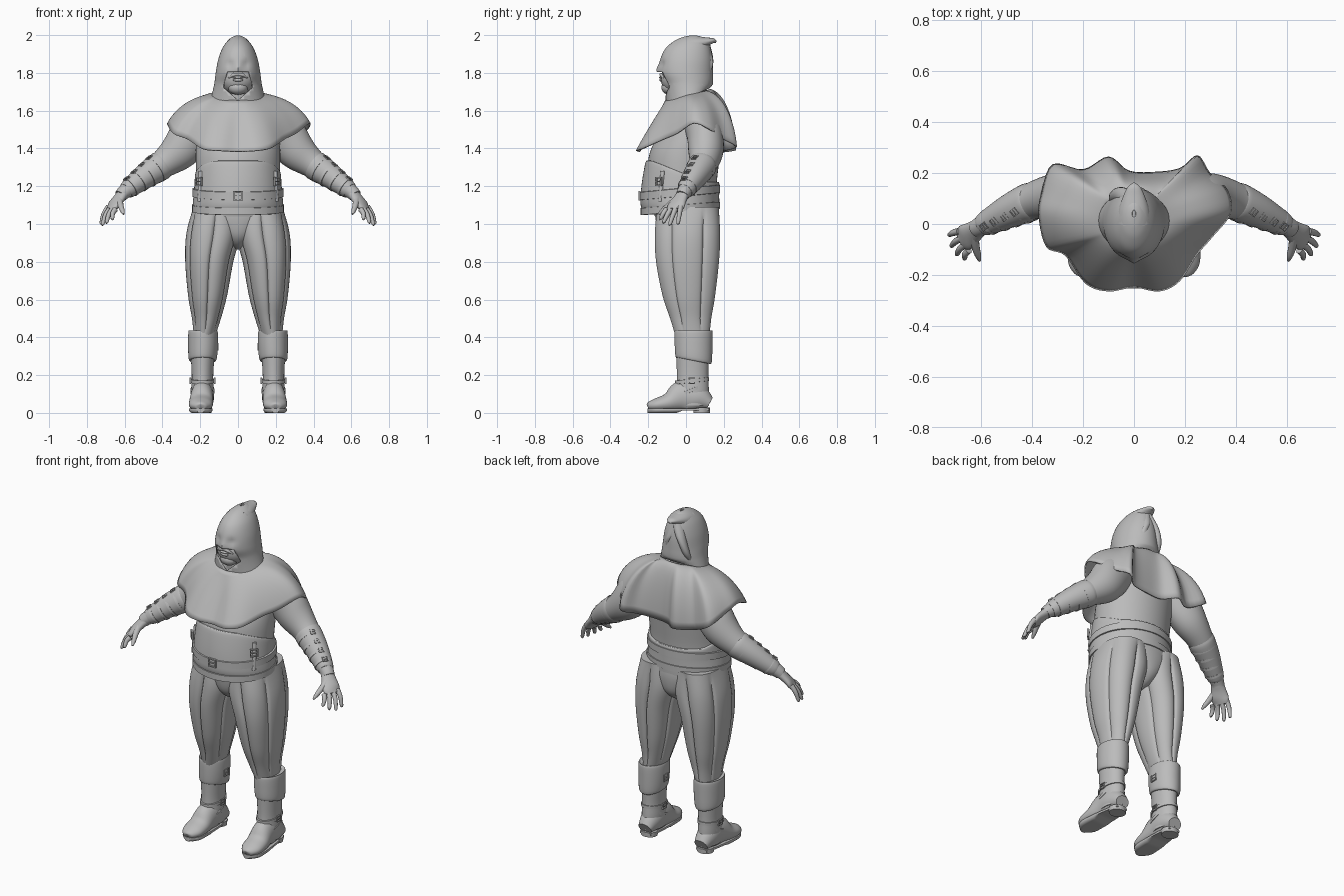
import bpy, bmesh, math
from mathutils import Vector

cube = bpy.data.objects.get("Cube")
if cube:
    bpy.data.objects.remove(cube, do_unlink=True)

clay = bpy.data.materials.new("clay_grey")
clay.use_nodes = True
clay.diffuse_color = (0.5, 0.5, 0.5, 1)
clay.node_tree.nodes["Principled BSDF"].inputs["Base Color"].default_value = (0.5, 0.5, 0.5, 1)


def finish(name, bm, side=1):
    """Turn a bmesh into a smooth shaded object, mirrored when side is -1."""
    for v in bm.verts:
        v.co.x *= side
    bmesh.ops.recalc_face_normals(bm, faces=bm.faces)
    mesh = bpy.data.meshes.new(name)
    bm.to_mesh(mesh)
    bm.free()
    mesh.materials.append(clay)
    ob = bpy.data.objects.new(name, mesh)
    bpy.context.collection.objects.link(ob)
    bpy.ops.object.select_all(action="DESELECT")
    ob.select_set(True)
    bpy.context.view_layer.objects.active = ob
    bpy.ops.object.shade_smooth_by_angle(angle=math.radians(45))
    return ob


def spline(pts, sub=5, closed=False):
    """Catmull-Rom interpolation of tuples of any length."""
    n = len(pts)
    get = (lambda i: pts[i % n]) if closed else (lambda i: pts[max(0, min(n - 1, i))])
    out = []
    for i in range(n if closed else n - 1):
        a, b, c, d = (get(i + k) for k in (-1, 0, 1, 2))
        for j in range(sub):
            t = j / sub
            out.append(tuple(q + t / 2 * (r - p + t * (2*p - 5*q + 4*r - s + t * (3*(q - r) + s - p)))
                             for p, q, r, s in zip(a, b, c, d)))
    return out if closed else out + [tuple(pts[-1])]


def skin(bm, rings, cap=True):
    rows = [[bm.verts.new(p) for p in ring] for ring in rings]
    n = len(rows[0])
    for a, b in zip(rows, rows[1:]):
        for i in range(n):
            bm.faces.new((a[i], a[(i + 1) % n], b[(i + 1) % n], b[i]))
    if cap:
        bm.faces.new(rows[0])
        bm.faces.new(rows[-1])


def loft(name, pts, side=1, n=32, level=False, warp=None, ripple=None, sub=5):
    """Loft ellipses (x, y, z, ra, rb); level keeps every ring horizontal."""
    path = spline(pts, sub)
    rings = []
    for k, (x, y, z, ra, rb) in enumerate(path):
        u, w = Vector((1, 0, 0)), Vector((0, 1, 0))
        if not level:
            t = Vector(path[min(k + 1, len(path) - 1)][:3]) - Vector(path[max(k - 1, 0)][:3])
            u = t.cross(Vector((0, 0, 1))).normalized()
            w = u.cross(t).normalized()
        ring = []
        for i in range(n):
            a = math.tau * i / n
            f = ripple(a, k / (len(path) - 1)) if ripple else 1
            p = Vector((x, y, z)) + u * (ra * f * math.cos(a)) + w * (rb * f * math.sin(a))
            ring.append(warp(p) if warp else p)
        rings.append(ring)
    bm = bmesh.new()
    skin(bm, rings)
    return finish(name, bm, side)


def blob(name, loc, size):
    bm = bmesh.new()
    bmesh.ops.create_uvsphere(bm, u_segments=20, v_segments=12, radius=1)
    for v in bm.verts:
        v.co = Vector(loc) + v.co * Vector(size)
    return finish(name, bm)


def buckle(name, loc, facing, size, side=1):
    """Square frame with a centre pin, turned to face a direction."""
    bm = bmesh.new()
    for x, y, sx, sy in ((-1, 0, .3, 2.3), (1, 0, .3, 2.3), (0, 1, 2, .3), (0, -1, 2, .3), (0, 0, 2, .2)):
        box = bmesh.ops.create_cube(bm, size=1)["verts"]
        for v in box:
            v.co = Vector((v.co.x * sx + x, v.co.y * sy + y, v.co.z * .5)) * size
    turn = Vector(facing).to_track_quat("Z", "Y")
    for v in bm.verts:
        v.co = Vector(loc) + turn @ v.co
    return finish(name, bm, side)


def band(name, x, y, z, ra, rb, h, side=1, warp=None):
    """Horizontal strap with rounded edges."""
    loft(name, [(x, y, z + h * k, ra - d, rb - d) for k, d in ((-.5, .01), (-.45, 0), (.45, 0), (.5, .01))],
         side, 40, True, warp, sub=1)


# Shirt torso
loft("torso", [(0, 0, 1.04, .23, .165), (0, -.02, 1.2, .22, .182), (0, -.01, 1.35, .224, .188),
               (0, .015, 1.45, .22, .175), (0, .04, 1.56, .2, .14), (0, .035, 1.64, .13, .1),
               (0, .025, 1.72, .08, .08)], n=48, level=True)


# Corset: high at the belly, a low band round the back
def low_back(p):
    f = max(0, min(1, (.1 - p.y) / .28))
    if p.z > 1.1:
        p.z = 1.1 + (p.z - 1.1) * (.52 + .48 * f)
    return p


loft("corset", [(0, -.02, 1.05, .237, .195), (0, -.032, 1.1, .24, .208), (0, -.03, 1.2, .233, .206),
                (0, -.02, 1.32, .227, .196), (0, -.018, 1.335, .218, .186)], n=56, level=True, warp=low_back)
band("belt", 0, -.032, 1.15, .242, .213, .045, warp=lambda p: p + Vector((0, 0, .09 * (p.y + .22))))
band("lower_belt", 0, -.03, 1.075, .244, .211, .04, warp=lambda p: p + Vector((0, 0, .08 * p.y + .01)))
buckle("belt_buckle", (0, -.247, 1.15), (0, -1, 0), .022)

# Cape: from the collar out to a wavy hem
hem = [(0, -.25, 1.385), (.1, -.265, 1.39), (.18, -.225, 1.405), (.25, -.12, 1.45), (.31, -.05, 1.48),
       (.38, .04, 1.535), (.37, .13, 1.5), (.3, .2, 1.45), (.25, .27, 1.41), (.18, .22, 1.39), (.08, .205, 1.385),
       (-.02, .21, 1.38), (-.1, .265, 1.39), (-.2, .215, 1.39), (-.32, .235, 1.45), (-.365, .12, 1.51),
       (-.375, .03, 1.53), (-.345, -.09, 1.48), (-.27, -.125, 1.45), (-.19, -.235, 1.4), (-.1, -.265, 1.39)]
rings = [[] for _ in range(13)]
for x, y, z in spline(hem, 5, True):
    d = Vector((x, y - .02, 0)).normalized()
    cx, cy = .11 * d.x, .01 + .12 * d.y
    cz = 1.685 + .03 * d.y
    front = max(0, -d.y) ** 1.5
    arc = 1.1 + .4 * max(0, d.y)
    for k, ring in enumerate(rings):
        t = k / 12
        s = math.sin(t * arc) / math.sin(arc) * (1 - front) + t * front
        drop = (1 - math.cos(t * arc)) / (1 - math.cos(arc)) * (1 - front) + t * front
        ring.append((cx + (x - cx) * s, cy + (y - cy) * s, cz + (z - cz) * drop))
bm = bmesh.new()
skin(bm, rings, False)
cape = finish("cape", bm)
thick = cape.modifiers.new("thickness", "SOLIDIFY")
thick.thickness = .008

# Head and face below the mask
loft("neck", [(0, .02, 1.6, .09, .085), (0, .01, 1.68, .078, .08), (0, 0, 1.76, .075, .08)], level=True)
blob("jaw", (0, -.036, 1.77), (.096, .098, .09))
blob("chin", (0, -.088, 1.722), (.052, .042, .038))
blob("lower_lip", (0, -.131, 1.762), (.026, .01, .008))
blob("upper_lip", (0, -.132, 1.776), (.03, .011, .007))
for s, tag in ((1, "left"), (-1, "right")):
    loft(tag + "_moustache", [(0, -.134, 1.793, .005, .008), (.025, -.131, 1.789, .008, .009),
                              (.05, -.117, 1.772, .003, .003)], s, 10)

# Hood with a mask over the eyes; the jaw opening ends in a V at the collar
bm = bmesh.new()
hood_path = spline([(.01, 1.67, .142, .115), (.012, 1.74, .126, .13), (0, 1.8, .118, .143), (.002, 1.87, .105, .138),
                    (.01, 1.93, .083, .118), (.025, 1.97, .055, .085), (.035, 1.99, .03, .05), (.04, 1.998, .008, .015)], 6)
skin(bm, [[(rx * math.cos(a), cy + ry * math.sin(a), z + .7 * math.sin(a) * max(0, 1.74 - z))
           for a in (math.tau * i / 48 for i in range(48))] for cy, z, rx, ry in hood_path], False)
# (plane point, plane normal): the opening lies on the inner side of all five
cuts = [(Vector(co), Vector(no)) for co, no in (
    ((0, 0, 1.805), (0, 0, 1)), ((.075, 0, 1.74), (1, 0, .25)), ((-.075, 0, 1.74), (-1, 0, .25)),
    ((0, 0, 1.655), (.85, 0, -1)), ((0, 0, 1.655), (-.85, 0, -1)))]
for co, no in cuts:
    bmesh.ops.bisect_plane(bm, geom=bm.verts[:] + bm.edges[:] + bm.faces[:], plane_co=co, plane_no=no)
gap = []
for f in bm.faces:
    c = f.calc_center_median()
    if c.y < -.03 and all((c - co).dot(no) < 0 for co, no in cuts):
        gap.append(f)
bmesh.ops.delete(bm, geom=gap, context="FACES")
for v in bm.verts:
    # brow hollow and nose ridge
    if v.co.y < -.08:
        v.co.y += .01 * math.exp(-((abs(v.co.x) - .042) / .022) ** 2 - ((v.co.z - 1.845) / .022) ** 2)
        v.co.y -= .012 * math.exp(-(v.co.x / .016) ** 2 - ((v.co.z - 1.815) / .03) ** 2)
hood = finish("hood", bm)
cloth = hood.modifiers.new("thickness", "SOLIDIFY")
cloth.thickness = .007
loft("hood_point", [(0, .01, 1.935, .07, .058), (0, .06, 1.952, .06, .044), (0, .115, 1.966, .04, .022),
                    (0, .145, 1.97, .025, .013), (0, .16, 1.963, .006, .005)], n=24)
for x, tag in ((.02, "left"), (-.05, "right")):
    loft(tag + "_hood_fold", [(x * .3, .1, 1.945, .03, .022), (x, .115, 1.87, .03, .022),
                              (x * 1.5, .108, 1.79, .024, .02), (x * 1.8, .085, 1.73, .008, .008)], n=16)

# Seat between the legs
loft("trouser_seat", [(0, .005, 1.09, .21, .168), (0, .008, 1.02, .2, .168), (0, .01, .94, .12, .152),
                      (0, .01, .89, .055, .11), (0, .01, .865, .015, .05)], n=48, level=True)


# Slashed trouser panels, with deep seams between them
def panels(a, t):
    fade = min(1, t * 6, (1 - t) * 5)
    square = .07 * math.sin(2 * a) ** 2 * (1 - t)
    return 1 + square + fade * (.13 * abs(math.cos(3 * a)) ** .45 - .12)


for s, tag in ((1, "left_"), (-1, "right_")):
    loft(tag + "trouser_leg", [(.116, .01, 1.09, .12, .165), (.13, .008, .95, .142, .178), (.152, .008, .8, .126, .172),
                               (.161, .015, .62, .102, .144), (.167, .025, .5, .076, .113),
                               (.178, .035, .4, .055, .09)], s, 96, True, ripple=panels)

    # Boot
    loft(tag + "boot_cuff", [(.185, .04, .43, .066, .088), (.185, .04, .433, .077, .1), (.185, .04, .36, .079, .1),
                             (.187, .04, .285, .074, .096), (.187, .038, .277, .06, .085)], s, 40, True,
         lambda p: p - Vector((0, 0, 1.6 * (p.y - .04) * max(0, .4 - p.z))))
    loft(tag + "boot_shaft", [(.187, .035, .32, .064, .088), (.188, .035, .2, .057, .083), (.188, .035, .12, .059, .086),
                              (.188, .035, .04, .056, .086)], s, level=True)
    loft(tag + "boot_foot", [(.188, .125, .05, .042, .035), (.188, .06, .08, .06, .075), (.19, -.02, .085, .06, .085),
                             (.195, -.09, .055, .064, .052), (.198, -.155, .042, .06, .036), (.198, -.196, .036, .034, .022),
                             (.198, -.204, .034, .012, .01)],
         s, 28, warp=lambda p: Vector((p.x, p.y, max(p.z, .018))))
    loft(tag + "boot_sole", [(.188, .122, .018, .036, .03), (.19, .03, .018, .054, .03), (.197, -.1, .018, .063, .03),
                             (.198, -.165, .018, .056, .03), (.198, -.203, .018, .02, .02)], s, 24,
         warp=lambda p: Vector((p.x, p.y, max(.012 if p.y > -.04 else 0, min(p.z, .024)))))
    loft(tag + "boot_heel", [(.188, .083, 0, .048, .043), (.188, .083, .028, .05, .044)], s, 24, True, sub=1)
    for z, lean, dy in ((.17, .1, .033), (.12, .4, .02)):
        band(tag + "boot_strap", .188, dy, z, .063, .09, .02, s,
             lambda p, k=lean: p + Vector((0, 0, k * (p.y - .03))))
    buckle(tag + "boot_buckle", (.252, .03, .17), (1, 0, 0), .015, s)
    buckle(tag + "boot_inner_buckle", (.123, .03, .17), (-1, 0, 0), .015, s)
    buckle(tag + "cuff_buckle", (.107, .04, .35), (-1, 0, 0), .018, s)

    # Vertical strap on the corset
    loft(tag + "corset_strap", [(.194, -.122, 1.28, .014, .012), (.198, -.13, 1.2, .014, .012),
                                (.2, -.137, 1.12, .014, .012)], s, 12, True)
    buckle(tag + "strap_buckle", (.208, -.143, 1.225), (.7, -.7, 0), .02, s)

    # Arm and bracer
    loft(tag + "arm", [(.17, .08, 1.54, .095, .1), (.24, .1, 1.475, .095, .115), (.31, .105, 1.388, .093, .103),
                       (.4, .09, 1.315, .073, .075), (.49, .05, 1.255, .06, .062), (.595, -.005, 1.175, .04, .04),
                       (.62, -.02, 1.15, .036, .034)], s)
    loft(tag + "bracer", [(.405, .087, 1.312, .066, .066), (.41, .086, 1.308, .076, .078), (.49, .05, 1.255, .066, .067),
                          (.585, 0, 1.182, .047, .047), (.59, -.003, 1.178, .036, .036)], s)
    a, b = Vector((.41, .086, 1.308)), Vector((.59, -.003, 1.178))
    for k in range(4):
        t = .14 + .24 * k
        c, r, step = a.lerp(b, t), .079 - .03 * t, (b - a).normalized() * .009
        ring = [(*(c + step * m), r - d, r - d) for m, d in ((-1, .012), (-.8, 0), (.8, 0), (1, .012))]
        loft(tag + "bracer_strap", ring, s, 28, sub=1)
        out = Vector((.45, -.35, .8)).normalized()
        buckle(tag + "bracer_buckle", c + out * (r + .002), out, .013, s)

    # Hand
    loft(tag + "palm", [(.6, -.008, 1.17, .034, .032), (.63, -.03, 1.135, .042, .025), (.657, -.05, 1.1, .051, .022),
                        (.677, -.06, 1.075, .044, .016)], s, 20)
    tips = ((.724, -.042, 1.005), (.716, -.085, 1), (.695, -.118, 1.01), (.665, -.135, 1.028))
    for k, tip in enumerate(tips):
        root = Vector((.685 - .012 * k, -.028 - .025 * k, 1.092 - .005 * k))
        mid = root.lerp(Vector(tip), .5) + Vector((.006, 0, .004))
        loft(tag + "finger", [(*root, .014, .015), (*mid, .0125, .013), (*tip, .009, .009),
                              (*(Vector(tip) + Vector((.001, 0, -.005))), .003, .003)], s, 12)
    loft(tag + "thumb", [(.628, -.045, 1.135, .018, .018), (.622, -.09, 1.1, .016, .015), (.612, -.125, 1.07, .012, .012),
                         (.606, -.145, 1.052, .005, .005)], s, 12)
